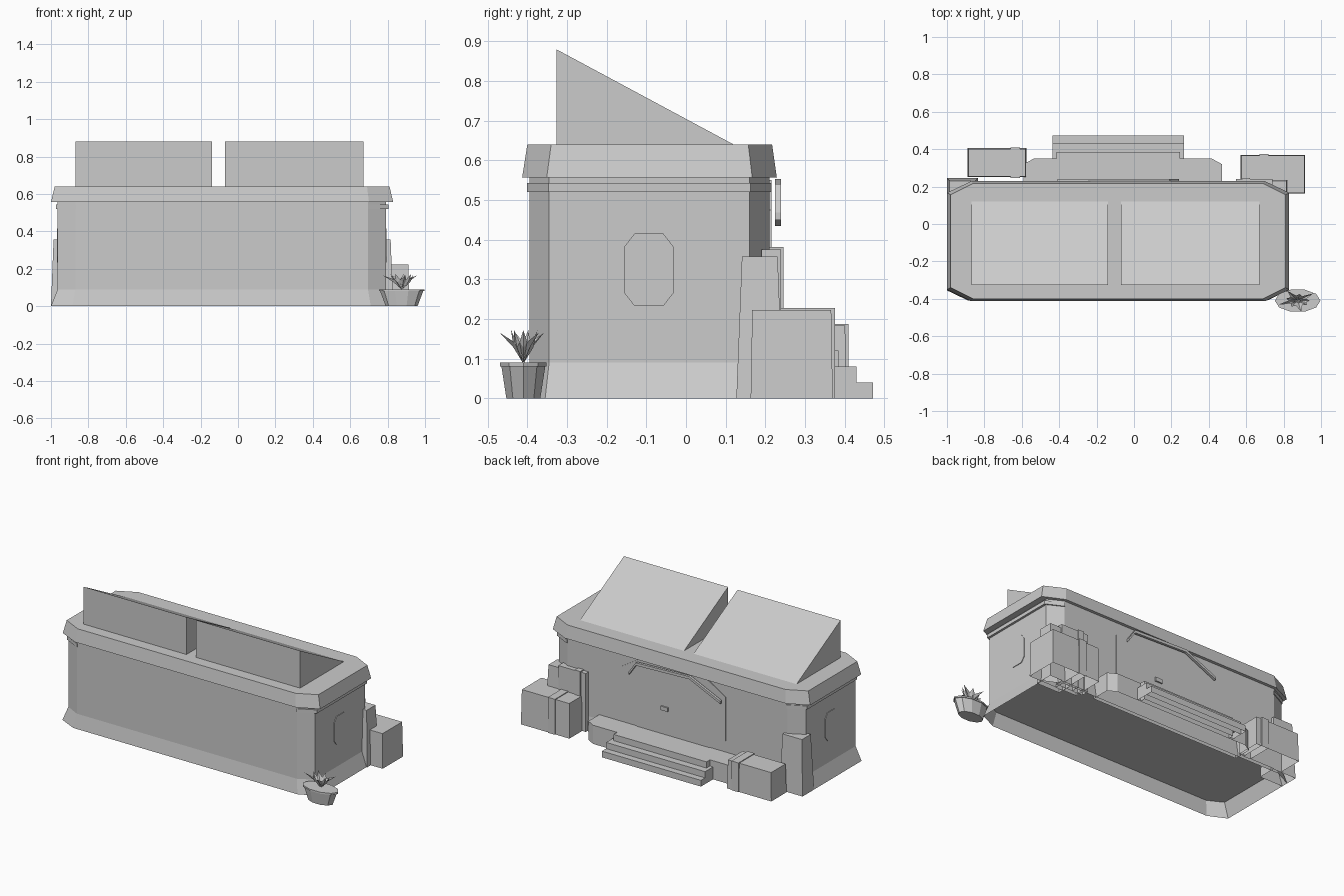
import bpy, bmesh, math

if "Cube" in bpy.data.objects:
    bpy.data.objects.remove(bpy.data.objects["Cube"])

grey = bpy.data.materials.new("plain_grey")
grey.use_nodes = True
grey.diffuse_color = (0.6, 0.6, 0.6, 1)
grey.node_tree.nodes["Principled BSDF"].inputs["Base Color"].default_value = (0.6, 0.6, 0.6, 1)


def finish(name, bm):
    bmesh.ops.recalc_face_normals(bm, faces=bm.faces)
    mesh = bpy.data.meshes.new(name)
    bm.to_mesh(mesh)
    bm.free()
    mesh.materials.append(grey)
    obj = bpy.data.objects.new(name, mesh)
    bpy.context.collection.objects.link(obj)
    return obj


def loft(name, rings, start=True, end=True):
    """Skin through rings of equal point count, with optional end caps."""
    bm = bmesh.new()
    loops = [[bm.verts.new(p) for p in ring] for ring in rings]
    for a, b in zip(loops, loops[1:]):
        for i in range(len(a)):
            j = (i + 1) % len(a)
            bm.faces.new((a[i], a[j], b[j], b[i]))
    if start:
        bm.faces.new(loops[0])
    if end:
        bm.faces.new(loops[-1])
    return finish(name, bm)


def octagon(x0, x1, y0, y1, cx, cy):
    return [(x0 + cx, y0), (x1 - cx, y0), (x1, y0 + cy), (x1, y1 - cy),
            (x1 - cx, y1), (x0 + cx, y1), (x0, y1 - cy), (x0, y0 + cy)]


def at_z(points, z):
    return [(x, y, z) for x, y in points]


def rect(x0, x1, y0, y1):
    return [(x0, y0), (x1, y0), (x1, y1), (x0, y1)]


def box(name, x0, x1, y0, y1, z0, z1, taper=0.0):
    """Box standing on the ground is left open underneath."""
    return loft(name, [at_z(rect(x0, x1, y0, y1), z0),
                       at_z(rect(x0 + taper, x1 - taper, y0 + taper, y1 - taper), z1)],
                start=z0 > 0)


MID = -0.085  # centre line of the building

# Walls with raised floor, and the flared skirt below
wall = octagon(-0.965, 0.79, -0.395, 0.21, 0.095, 0.05)
foot = octagon(-1.0, 0.825, -0.41, 0.225, 0.115, 0.055)
loft("walls", [at_z(wall, 0.09), at_z(wall, 0.557)])
loft("skirt", [at_z(foot, 0), at_z(wall, 0.09)], start=False, end=False)

# Trim bands wrapping both ends, and roof slab
for side, s in (("left", 1), ("right", -1)):
    inner, outer = MID + s * 0.78, MID + s * 0.889
    wrap = [(inner, -0.401), (outer, -0.347), (outer, 0.162), (inner, 0.216)]
    loft(side + "_trim_band", [at_z(wrap, 0.52), at_z(wrap, 0.543)])
eave = octagon(-1.0, 0.83, -0.413, 0.229, 0.13, 0.062)
top = octagon(-0.98, 0.81, -0.4, 0.217, 0.12, 0.06)
loft("roof", [at_z(eave, 0.557), at_z(top, 0.64)])

# Sloped roof housings
for side, x0, x1 in (("right", -0.87, -0.138), ("left", -0.07, 0.67)):
    profile = [(-0.327, 0.64), (0.12, 0.64), (-0.327, 0.88)]
    loft(side + "_roof_wedge", [[(x, y, z) for y, z in profile] for x in (x0, x1)])

# End windows
window = octagon(-0.155, -0.032, 0.233, 0.415, 0.025, 0.032)
for side, x in (("left", 0.79), ("right", -0.965)):
    loft(side + "_window", [[(x + d, y, z) for y, z in window] for d in (-0.004, 0.004)])

# Door plate and latch
door = octagon(-0.43, 0.31, 0.115, 0.55, 0.12, 0.075)
loft("door", [[(x, y, z) for x, z in door] for y in (0.208, 0.215)])
box("door_latch", -0.025, 0.025, 0.21, 0.224, 0.275, 0.3)

# Bent awning rail over the door
rail = [(0.24, 0.468), (0.19, 0.54), (-0.19, 0.553), (-0.41, 0.453)]
outline = rail + [(x, z - 0.018) for x, z in reversed(rail)]
loft("door_rail", [[(x, y, z) for x, z in outline] for y in (0.224, 0.24)])

# Porch platform and steps
porch = [(-0.59, 0.2), (0.47, 0.2), (0.47, 0.32), (0.415, 0.35), (-0.535, 0.35), (-0.59, 0.32)]
loft("porch", [at_z(porch, 0), at_z(porch, 0.12)], start=False)
for i, (half, back) in enumerate(((0.33, 0.385), (0.352, 0.43), (0.352, 0.472))):
    box("step_%d" % (i + 1), MID - half, MID + half, 0.35, back, 0, 0.12 - 0.04 * i)

# Tapered buttresses at the back corners
for side, s in (("left", 1), ("right", -1)):
    xs = sorted((MID + s * 0.75, MID + s * 0.915))
    box(side + "_buttress", xs[0], xs[1], 0.127, 0.245, 0, 0.357, 0.014)

# Crates with raised straps
box("tall_crate", 0.545, 0.74, 0.19, 0.24, 0, 0.375)
box("tall_crate_strap", 0.58, 0.62, 0.188, 0.246, 0, 0.381)
for name, x0, x1, y0, y1, h, sx in (("left_crate", 0.57, 0.915, 0.163, 0.37, 0.223, 0.67),
                                    ("right_crate", -0.89, -0.575, 0.25, 0.405, 0.183, -0.66)):
    box(name, x0, x1, y0, y1, 0, h, 0.004)
    box(name + "_strap", sx, sx + 0.05, y0 - 0.004, y1 + 0.005, 0, h + 0.005)


# Oval plant pot
def oval(rx, ry, z, n=10):
    return [(0.875 + rx * math.cos(math.tau * i / n), -0.41 + ry * math.sin(math.tau * i / n), z)
            for i in range(n)]


loft("plant_pot", [oval(0.085, 0.045, 0), oval(0.115, 0.058, 0.08), oval(0.122, 0.062, 0.08),
                   oval(0.122, 0.062, 0.09)])

# Spiky leaves, each a folded diamond
bm = bmesh.new()
for i in range(9):
    a = math.tau * i / 9
    reach, height = (1.0, 0.165) if i % 2 else (0.6, 0.172)

    def point(r, turn, z):
        return bm.verts.new((0.875 + 0.108 * r * math.cos(a + turn),
                             -0.41 + 0.06 * r * math.sin(a + turn), z))

    root, tip = point(0.03, 0, 0.09), point(reach, 0, height)
    fold = point(0.42, 0, 0.128)
    for turn in (-0.36, 0.36):
        edge = point(0.45, turn, 0.142)
        bm.faces.new((root, fold, edge))
        bm.faces.new((fold, tip, edge))
finish("plant_leaves", bm)
